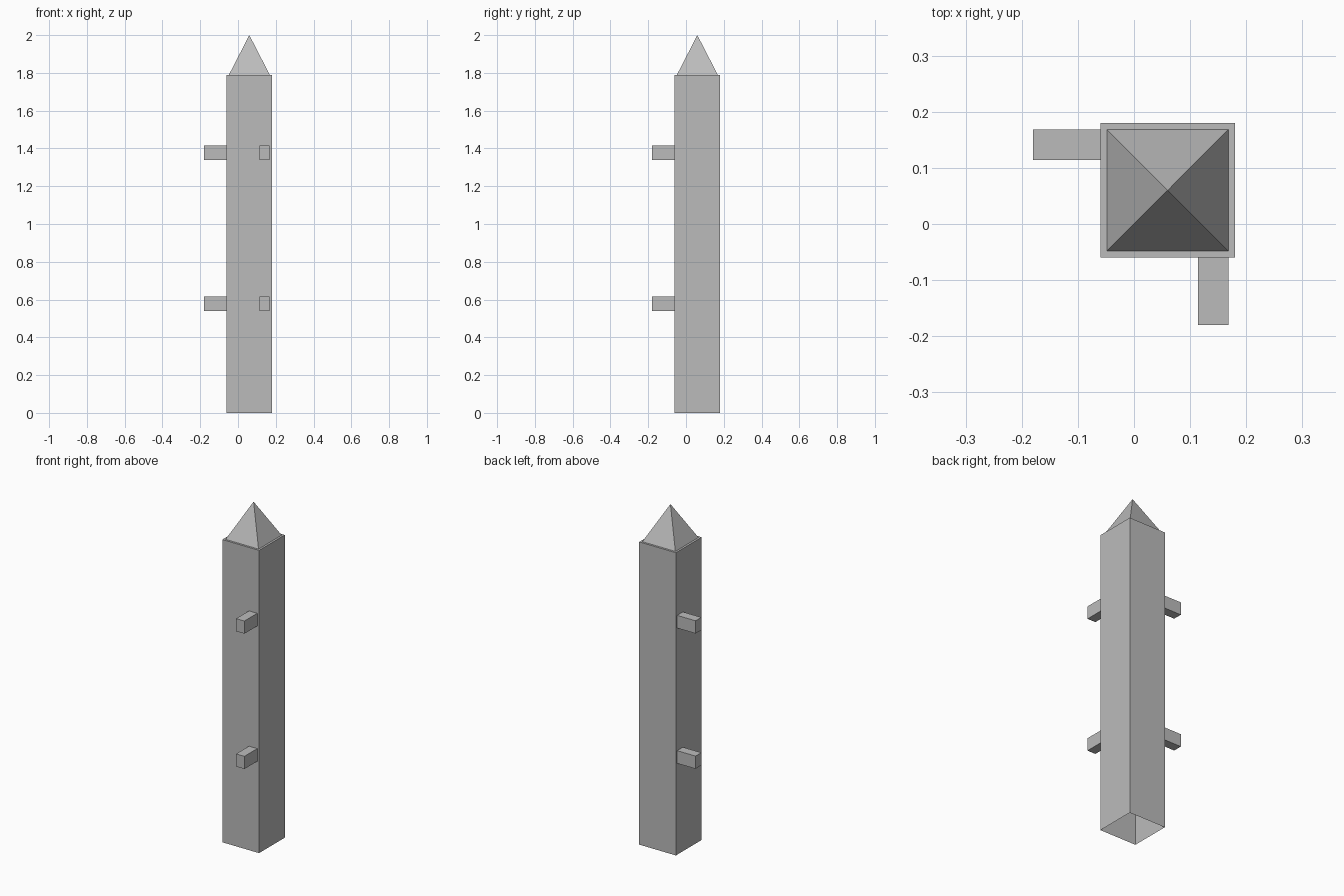
import bpy
import bmesh
from mathutils import Matrix, Vector

cube = bpy.data.objects.get("Cube")
if cube:
    bpy.data.objects.remove(cube, do_unlink=True)

# Single plain grey
grey = bpy.data.materials.new("plain grey")
grey.use_nodes = True
colour = (0.5, 0.5, 0.5, 1)
grey.diffuse_color = colour
grey.node_tree.nodes["Principled BSDF"].inputs["Base Color"].default_value = colour


def add_object(name, bm):
    mesh = bpy.data.meshes.new(name)
    bm.to_mesh(mesh)
    bm.free()
    mesh.materials.append(grey)
    obj = bpy.data.objects.new(name, mesh)
    bpy.context.collection.objects.link(obj)
    return obj


def box(name, low, high, open_bottom=False):
    low, high = Vector(low), Vector(high)
    bm = bmesh.new()
    place = Matrix.Translation((low + high) / 2) @ Matrix.Diagonal((*(high - low), 1))
    bmesh.ops.create_cube(bm, size=1, matrix=place)
    if open_bottom:
        bm.normal_update()
        under = [f for f in bm.faces if f.normal.z < -0.5]
        bmesh.ops.delete(bm, geom=under, context="FACES_ONLY")
    return add_object(name, bm)


# Square hollow post, open underneath
near, far, top = -0.06, 0.18, 1.79
box("post", (near, near, 0), (far, far, top), open_bottom=True)

# Pointed cap, set in slightly from the post edges
centre = (near + far) / 2
half = 0.108
height = 2 - top
bm = bmesh.new()
bmesh.ops.create_cone(
    bm, cap_ends=True, segments=4, radius1=half * 2 ** 0.5, radius2=0, depth=height,
    matrix=Matrix.Translation((centre, centre, top + height / 2))
    @ Matrix.Rotation(0.7853982, 4, "Z"))
bmesh.ops.remove_doubles(bm, verts=bm.verts, dist=0.0001)
# Square the base to the post whichever way the cone starts
for v in bm.verts:
    if v.co.z < top + height / 2:
        x, y = v.co.x - centre, v.co.y - centre
        if abs(abs(x) - abs(y)) > 0.01:
            v.co.x, v.co.y = centre + (x - y) / 2 ** 0.5, centre + (x + y) / 2 ** 0.5
add_object("pointed_cap", bm)

# Rail stubs on two neighbouring sides, at two heights
for level, z in (("lower", 0.54), ("upper", 1.34)):
    a, b, end = 0.114, 0.168, -0.18
    box(level + "_front_rail_stub", (a, end, z), (b, near, z + 0.075))
    box(level + "_side_rail_stub", (end, a, z), (near, b, z + 0.075))
